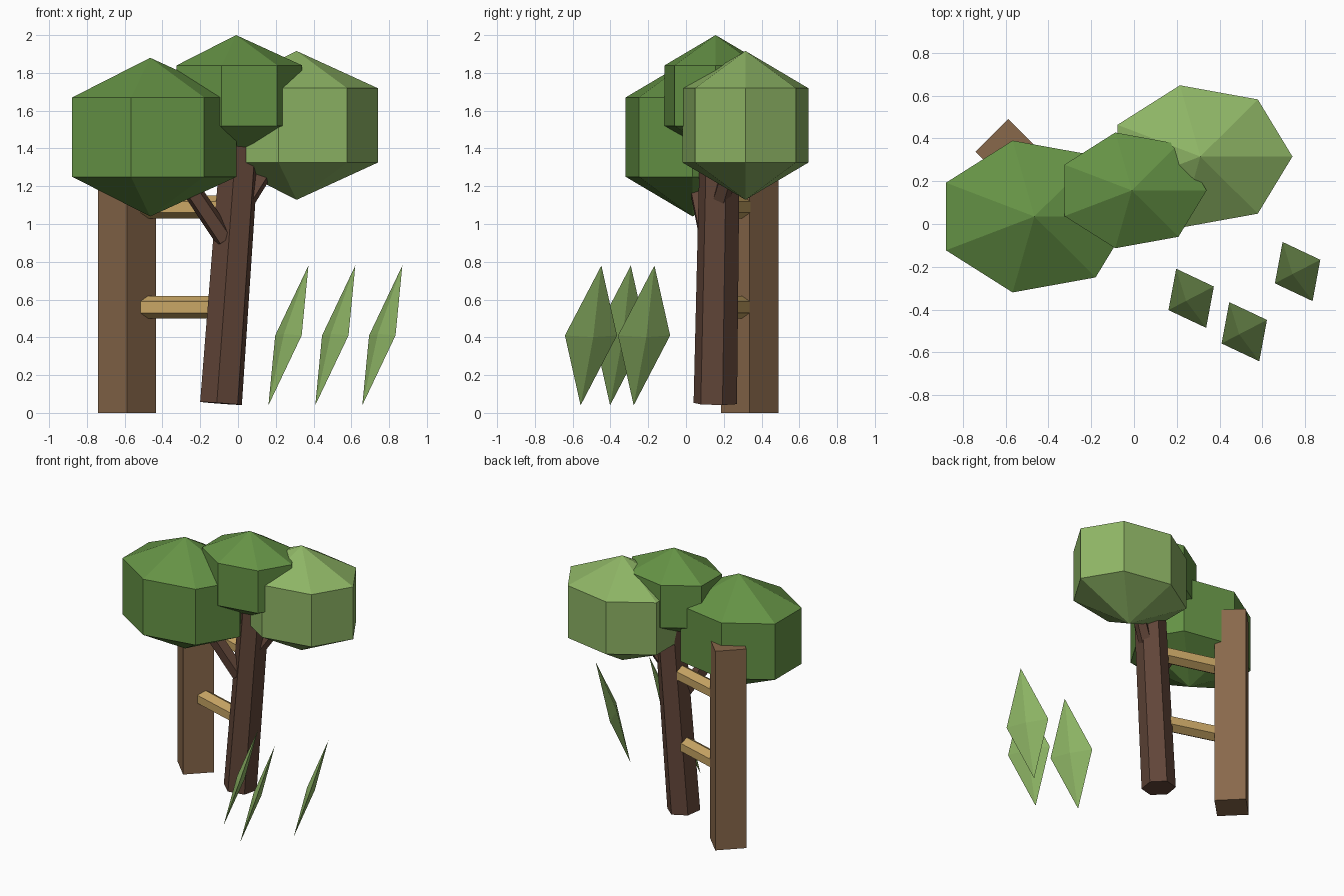
import bpy, bmesh
from math import cos, sin, pi, radians, atan2
from mathutils import Vector

if "Cube" in bpy.data.objects:
    bpy.data.objects.remove(bpy.data.objects["Cube"])


def material(name, rgb):
    m = bpy.data.materials.new(name)
    m.diffuse_color = (*rgb, 1)
    m.use_nodes = True
    m.node_tree.nodes["Principled BSDF"].inputs["Base Color"].default_value = m.diffuse_color
    return m


GREEN = material("leaf_green", (0.13, 0.29, 0.06))
LIGHT = material("light_green", (0.27, 0.46, 0.13))
BARK = material("bark", (0.12, 0.06, 0.04))
WOOD = material("post_wood", (0.25, 0.14, 0.07))
PALE = material("pale_wood", (0.58, 0.38, 0.13))


def finish(name, bm, mat):
    bmesh.ops.recalc_face_normals(bm, faces=bm.faces)
    me = bpy.data.meshes.new(name)
    bm.to_mesh(me)
    bm.free()
    me.materials.append(mat)
    ob = bpy.data.objects.new(name, me)
    bpy.context.collection.objects.link(ob)
    return ob


def beam(name, p0, p1, r0, r1, sides, phase, mat):
    """Straight n-sided prism between two points."""
    p0, p1 = Vector(p0), Vector(p1)
    rot = Vector((0, 0, 1)).rotation_difference(p1 - p0)
    bm = bmesh.new()
    rings = []
    for p, r in ((p0, r0), (p1, r1)):
        angles = [phase + 2 * pi * i / sides for i in range(sides)]
        rings.append([bm.verts.new(p + rot @ Vector((r * cos(a), r * sin(a), 0))) for a in angles])
    a, b = rings
    for i in range(sides):
        j = (i + 1) % sides
        bm.faces.new((a[i], a[j], b[j], b[i]))
    bm.faces.new(a[::-1])
    bm.faces.new(b)
    return finish(name, bm, mat)


def crown(name, centre, r, mat, sides=7):
    """Faceted foliage ball: two rings and two tips, wider in x."""
    c = Vector(centre)
    bm = bmesh.new()
    tips = [bm.verts.new(c + Vector((0, 0, s * r))) for s in (-1, 1)]
    k = sin(pi / 3) * r
    rings = [[bm.verts.new(c + Vector((1.26 * k * cos(2 * pi * i / sides),
                                       k * sin(2 * pi * i / sides), s * r / 2)))
              for i in range(sides)] for s in (-1, 1)]
    lo, hi = rings
    for i in range(sides):
        j = (i + 1) % sides
        bm.faces.new((lo[i], lo[j], hi[j], hi[i]))
        bm.faces.new((lo[j], lo[i], tips[0]))
        bm.faces.new((hi[i], hi[j], tips[1]))
    return finish(name, bm, mat)


def blade(name, centre, mat):
    """Thin leaning diamond of grass."""
    c = Vector(centre)
    up = Vector((0.106, 0.055, 0.37))
    side = Vector((0.07, -0.138, 0))
    thick = side.cross(up).normalized() * 0.028
    bm = bmesh.new()
    t, b = bm.verts.new(c + up), bm.verts.new(c - up)
    ring = [bm.verts.new(c + v) for v in (side, thick, -side, -thick)]
    for i in range(4):
        j = (i + 1) % 4
        bm.faces.new((ring[i], ring[j], t))
        bm.faces.new((ring[j], ring[i], b))
    return finish(name, bm, mat)


# Foliage
crown("crown_left", (-0.465, 0.035, 1.46), 0.42, GREEN)
crown("crown_middle", (-0.01, 0.157, 1.68), 0.32, GREEN)
crown("crown_right", (0.31, 0.315, 1.522), 0.394, LIGHT)

# Leaning trunk and branches
beam("trunk", (-0.09, 0.155, 0.05), (0.016, 0.18, 1.5), 0.117, 0.107, 6, radians(19), BARK)
beam("branch_left", (-0.07, 0.12, 0.92), (-0.36, 0.03, 1.35), 0.055, 0.05, 5, radians(20), BARK)
beam("branch_right", (0.04, 0.18, 1.12), (0.25, 0.28, 1.45), 0.05, 0.045, 5, radians(20), BARK)

# Square post, turned 45 degrees
beam("post", (-0.587, 0.337, 0), (-0.587, 0.337, 1.5), 0.153, 0.153, 4, 0, WOOD)

# Rungs between post and trunk
for i, z in enumerate((0.56, 1.09)):
    x1 = -0.05 + 0.04 * i
    beam(f"rung_{i + 1}", (-0.55, 0.318, z), (x1, 0.167, z), 0.06, 0.06, 6,
         atan2(0.167 - 0.318, x1 + 0.55), PALE)

# Grass blades
for i, (x, y) in enumerate(((0.267, -0.347), (0.515, -0.503), (0.764, -0.222))):
    blade(f"grass_blade_{i + 1}", (x, y, 0.41), LIGHT)
